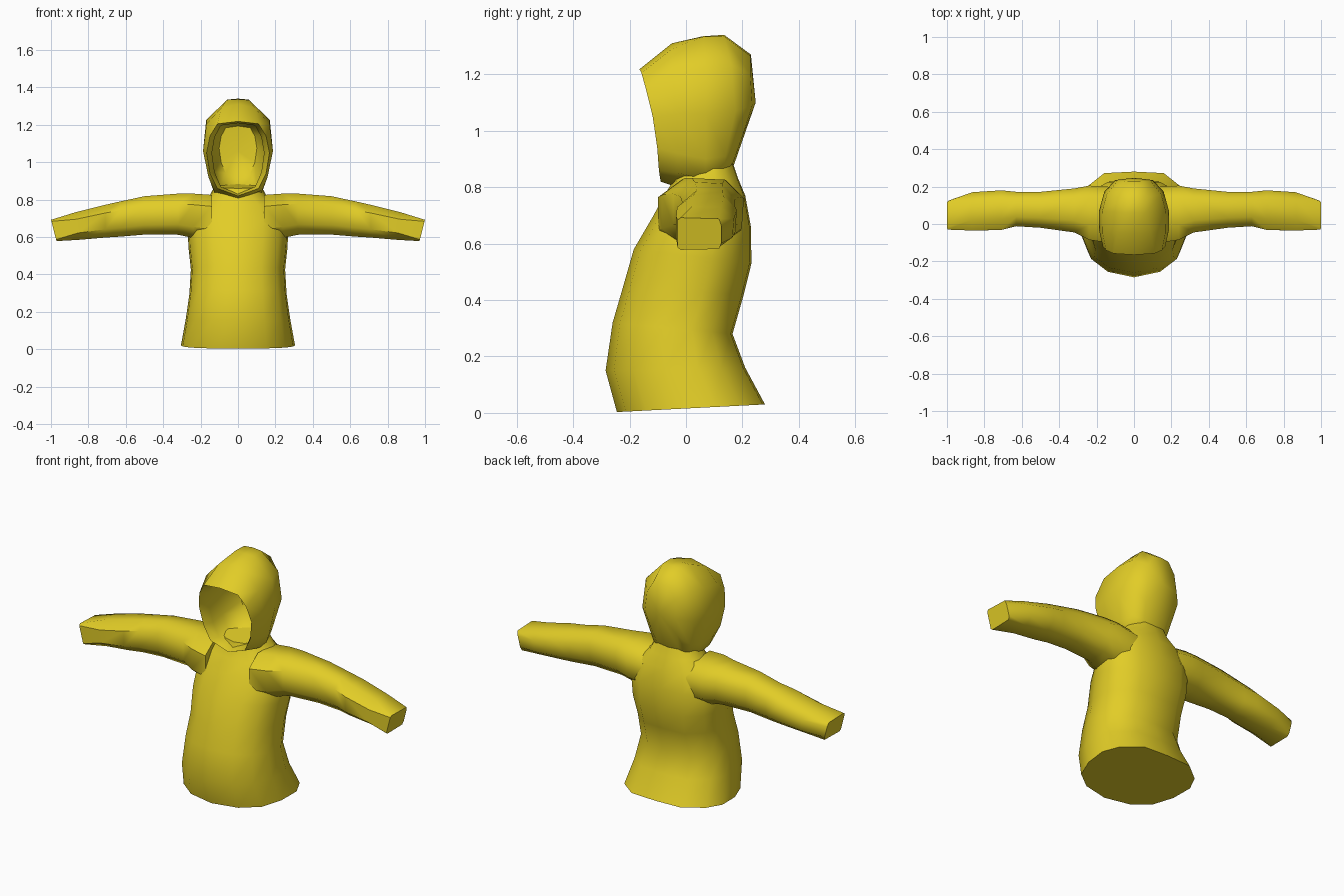
import bpy, bmesh, math

yellow = bpy.data.materials.new("mustard yellow cloth")
yellow.diffuse_color = (0.76, 0.61, 0.02, 1)


def mirrored(half):
    """Close a half outline (centre to centre on +x) across x = 0."""
    return half + [(-x, y, z) for x, y, z in half[-2:0:-1]]


def loft(name, rings, start=None, end=None, angle=50):
    """Skin closed rings; ends get a fan to a point, or a flat cap if "flat"."""
    bm = bmesh.new()
    rows = [[bm.verts.new(p) for p in r] for r in rings]
    n = len(rows[0])
    for a, b in zip(rows, rows[1:]):
        for i in range(n):
            j = (i + 1) % n
            bm.faces.new((a[i], a[j], b[j], b[i]))
    for row, tip in ((rows[0], start), (rows[-1], end)):
        if tip == "flat":
            bm.faces.new(row)
        elif tip:
            c = bm.verts.new(tip)
            for i in range(n):
                bm.faces.new((row[i], row[(i + 1) % n], c))
    bmesh.ops.recalc_face_normals(bm, faces=bm.faces)
    me = bpy.data.meshes.new(name)
    bm.to_mesh(me)
    bm.free()
    me.materials.append(yellow)
    ob = bpy.data.objects.new(name, me)
    bpy.context.collection.objects.link(ob)
    bpy.ops.object.select_all(action='DESELECT')
    ob.select_set(True)
    bpy.context.view_layer.objects.active = ob
    bpy.ops.object.shade_smooth_by_angle(angle=math.radians(angle))
    return ob


# Torso: half width, front y, back y, front z, back z
def torso_ring(w, yf, yb, zf, zb):
    d = yb - yf
    shape = [(0, 0), (0.5, 0.06), (0.82, 0.2), (0.97, 0.42), (1, 0.66),
             (0.86, 0.83), (0.52, 0.985), (0, 1)]
    return mirrored([(w * u, yf + d * v, zf + (zb - zf) * v) for u, v in shape])


torso = [(0.305, -0.245, 0.28, 0.003, 0.03),
         (0.28, -0.285, 0.21, 0.15, 0.16),
         (0.26, -0.26, 0.165, 0.32, 0.28),
         (0.252, -0.225, 0.205, 0.44, 0.42),
         (0.265, -0.185, 0.232, 0.58, 0.53),
         (0.27, -0.115, 0.23, 0.70, 0.66),
         (0.22, -0.075, 0.21, 0.775, 0.77),
         (0.15, -0.05, 0.185, 0.815, 0.83),
         (0.12, -0.04, 0.165, 0.86, 0.89)]
loft("torso", [torso_ring(*t) for t in torso], "flat", "flat")

# Sleeves: x, bottom z, top z, front y, back y, outward lean of the top
sleeve = [(0.14, 0.58, 0.825, -0.10, 0.20, 0),
          (0.24, 0.595, 0.832, -0.085, 0.205, 0),
          (0.32, 0.612, 0.832, -0.045, 0.19, 0),
          (0.50, 0.613, 0.818, -0.02, 0.172, 0),
          (0.63, 0.602, 0.79, -0.012, 0.172, 0),
          (0.71, 0.597, 0.772, -0.032, 0.18, 0),
          (0.86, 0.585, 0.732, -0.035, 0.17, 0.01),
          (0.985, 0.578, 0.692, -0.03, 0.125, 0.0145)]
corners = [(1, 0.4), (0.55, 0.95), (-0.45, 1), (-1, 0.5),
           (-1, -0.5), (-0.5, -1), (0.5, -0.95), (0.95, -0.5)]
cuff = [(1, 0.5), (0.9, 0.93), (-0.85, 1), (-1, 0.85),
        (-1, -0.85), (-0.85, -1), (0.9, -0.95), (1, -0.6)]
for side, label in ((1, "right"), (-1, "left")):
    rings = []
    for k, (x, z0, z1, y0, y1, lean) in enumerate(sleeve):
        outline = cuff if k == len(sleeve) - 1 else corners
        rings.append([(side * (x + lean * v), (y0 + y1) / 2 + u * (y1 - y0) / 2,
                       (z0 + z1) / 2 + v * (z1 - z0) / 2) for u, v in outline])
    loft(label + "_sleeve", rings, "flat", "flat")

# Hood: one shell from the inner back wall, out over the rim, to the outer back
rim = [(0, -0.165, 1.218), (0.11, -0.158, 1.205), (0.15, -0.14, 1.14),
       (0.168, -0.118, 1.05), (0.15, -0.102, 0.94), (0.11, -0.096, 0.86),
       (0, -0.09, 0.82)]
zc = 1.035
lip = [(x * 0.83, y + 0.05, zc + (z - zc) * 0.95) for x, y, z in rim]
inner_mid = [(x * 0.9, 0.05, zc + 0.01 + (z - zc)) for x, y, z in rim]
inner_back = [(x * 0.6, 0.16, zc + 0.03 + (z - zc) * 0.7) for x, y, z in rim]
front = [(0, -0.05, 1.31), (0.09, -0.05, 1.29), (0.168, -0.05, 1.205),
         (0.187, -0.03, 1.06), (0.158, -0.03, 0.92), (0.13, -0.03, 0.85),
         (0, -0.03, 0.80)]
middle = [(0, 0.06, 1.335), (0.06, 0.06, 1.333), (0.17, 0.07, 1.225),
          (0.187, 0.07, 1.06), (0.15, 0.07, 0.90), (0.125, 0.07, 0.83),
          (0, 0.07, 0.80)]
rear = [(0, 0.135, 1.34), (0.055, 0.135, 1.335), (0.145, 0.16, 1.235),
        (0.158, 0.175, 1.07), (0.125, 0.14, 0.91), (0.105, 0.13, 0.84),
        (0, 0.14, 0.82)]
back = [(0, 0.23, 1.27), (0.05, 0.228, 1.265), (0.09, 0.228, 1.2),
        (0.10, 0.235, 1.09), (0.085, 0.2, 0.98), (0.07, 0.168, 0.89),
        (0, 0.172, 0.885)]
hood = [inner_back, inner_mid, lip, rim, front, middle, rear, back]
loft("hood", [mirrored(h) for h in hood], (0, 0.17, 1.06), (0, 0.247, 1.1), 55)
